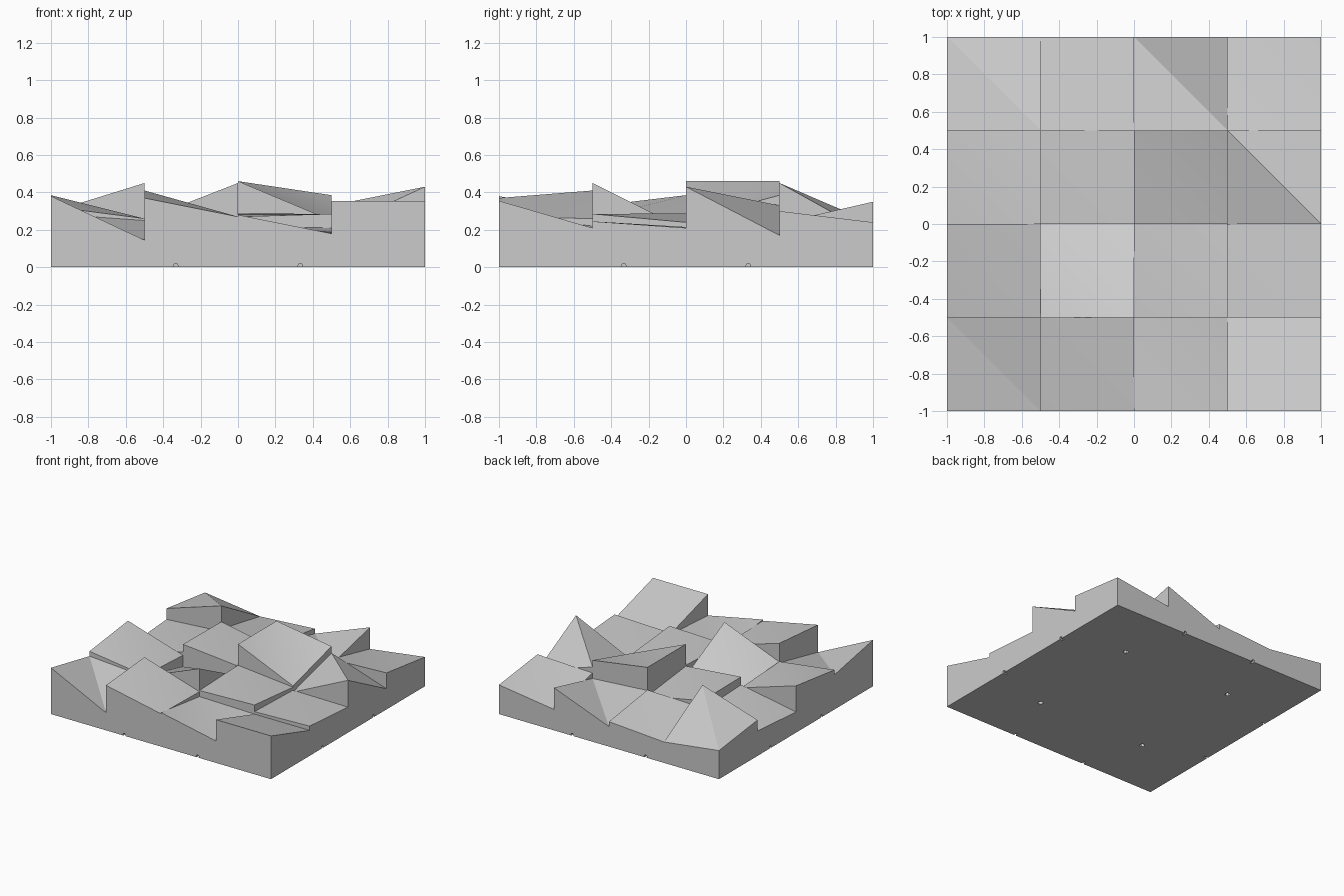
import bpy, bmesh, math
from mathutils import Vector

default = bpy.data.objects.get("Cube")
if default:
    bpy.data.objects.remove(default, do_unlink=True)

STEP = 0.5      # width of one terrain tile
SEAM = 0.1      # height where the terrain walls meet the base
GRID = range(4)
CORNERS = [(0, 0), (1, 0), (1, 1), (0, 1)]

# Tile corner heights: near-left, near-right, far-right, far-left; rows run front to back
HEIGHTS = [
    [(.38, .145, .25, .285), (.37, .27, .26, .41), (.28, .18, .21, .22), (.355, .355, .21, .21)],
    [(.325, .26, .235, .385), (.255, .45, .20, .14), (.27, .285, .24, .287), (.23, .245, .21, .215)],
    [(.17, .26, .24, .205), (.325, .28, .225, .32), (.46, .25, .385, .46), (.20, .43, .17, .33)],
    [(.295, .45, .172, .235), (.26, .275, .205, .172), (.27, .235, .35, .164), (.28, .30, .24, .172)],
]

gray = bpy.data.materials.new("plain gray")
gray.use_nodes = True
color = (0.6, 0.6, 0.6, 1)
gray.diffuse_color = color
gray.node_tree.nodes["Principled BSDF"].inputs["Base Color"].default_value = color


def make_object(name, bm):
    mesh = bpy.data.meshes.new(name)
    bm.to_mesh(mesh)
    bm.free()
    mesh.materials.append(gray)
    obj = bpy.data.objects.new(name, mesh)
    bpy.context.collection.objects.link(obj)
    return obj


def corner(col, row, k):
    """Top point of one corner of a tile."""
    dx, dy = CORNERS[k]
    return Vector(((col + dx) * STEP - 1, (row + dy) * STEP - 1, HEIGHTS[row][col][k]))


def add_face(bm, points):
    """Add a face, dropping repeated neighbouring points."""
    kept = [p for i, p in enumerate(points) if (p - points[i - 1]).length > 1e-4]
    if len(kept) > 2:
        bm.faces.new([bm.verts.new(p) for p in kept])


def add_wall(bm, a0, a1, b0, b1):
    """Wall between edge a and edge b; its front is on b's side where a is higher."""
    d0, d1 = a0.z - b0.z, a1.z - b1.z
    if d0 * d1 < 0:
        cross = a0.lerp(a1, d0 / (d0 - d1))
        add_face(bm, [a0, b0, cross])
        add_face(bm, [cross, b1, a1])
    else:
        add_face(bm, [a0, b0, b1, a1])


def at_seam(p):
    return Vector((p.x, p.y, SEAM))


# Terrain tiles with stepped walls between them
bm = bmesh.new()
for row in GRID:
    for col in GRID:
        p = [corner(col, row, k) for k in range(4)]
        add_face(bm, [p[0], p[1], p[3]])
        add_face(bm, [p[1], p[2], p[3]])
        if col < 3:
            add_wall(bm, p[1], p[2], corner(col + 1, row, 0), corner(col + 1, row, 3))
        if row < 3:
            add_wall(bm, p[2], p[3], corner(col, row + 1, 1), corner(col, row + 1, 0))
        # outer walls
        for k, on_rim in enumerate((row == 0, col == 3, row == 3, col == 0)):
            if on_rim:
                a, b = p[k], p[(k + 1) % 4]
                add_wall(bm, a, b, at_seam(a), at_seam(b))
bmesh.ops.remove_doubles(bm, verts=bm.verts, dist=1e-4)
terrain = make_object("terrain_tiles", bm)

# Small holes under the base and along its lower edges
bm = bmesh.new()


def add_pin(location, direction, radius):
    turn = Vector(direction).to_track_quat('Z', 'Y').to_matrix().to_4x4()
    turn.translation = location
    bmesh.ops.create_cone(bm, cap_ends=True, segments=12, radius1=radius,
                          radius2=radius, depth=0.06, matrix=turn)


for s in (-1, 1):
    for t in (-1, 1):
        add_pin((s * STEP, t * STEP, 0), (0, 0, 1), 0.02)
        add_pin((s / 3, t, 0.008), (0, 1, 0), 0.012)
        add_pin((t, s / 3, 0.008), (1, 0, 0), 0.012)
cutter = make_object("hole_cutter", bm)
cutter.hide_render = True

# Base slab with the holes cut out
bm = bmesh.new()
bmesh.ops.create_cube(bm, size=1)
bmesh.ops.scale(bm, vec=(2, 2, SEAM), verts=bm.verts)
bmesh.ops.translate(bm, vec=(0, 0, SEAM / 2), verts=bm.verts)
base = make_object("base", bm)
cut = base.modifiers.new("holes", 'BOOLEAN')
cut.operation = 'DIFFERENCE'
cut.solver = 'EXACT'
cut.object = cutter
bpy.context.view_layer.objects.active = base
base.select_set(True)
bpy.ops.object.modifier_apply(modifier=cut.name)
bpy.data.objects.remove(cutter, do_unlink=True)

# Open the slab's top and weld it to the terrain
bm = bmesh.new()
bm.from_mesh(base.data)
lid = [f for f in bm.faces if f.normal.z > 0.9 and f.calc_center_median().z > SEAM - 0.01]
bmesh.ops.delete(bm, geom=lid, context='FACES_ONLY')
bm.to_mesh(base.data)
bm.free()

for obj in (base, terrain):
    bpy.ops.object.select_all(action='DESELECT')
    obj.select_set(True)
    bpy.context.view_layer.objects.active = obj
    bpy.ops.object.shade_smooth_by_angle(angle=math.radians(30))
